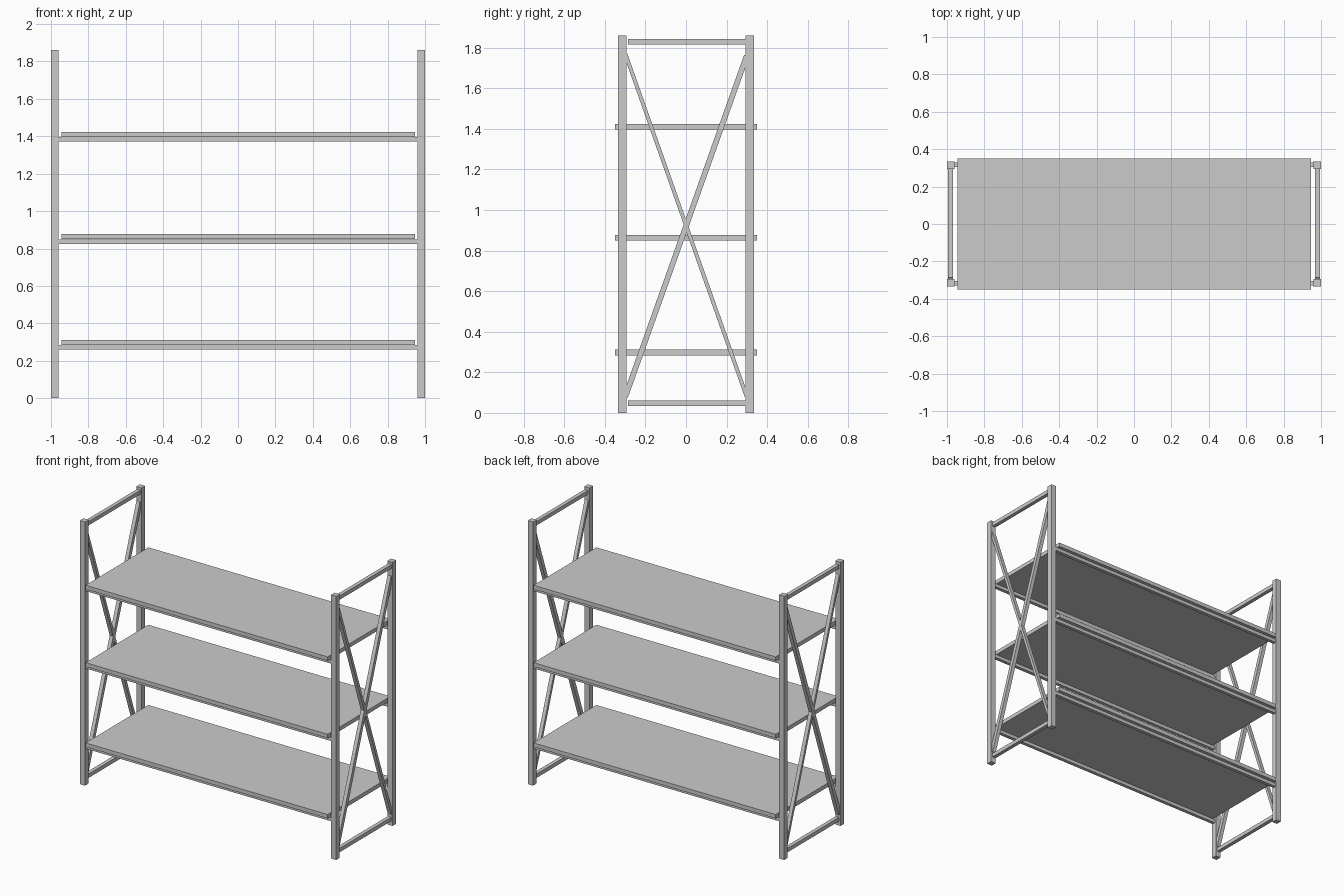
import bpy, math
from mathutils import Vector

if "Cube" in bpy.data.objects:
    bpy.data.objects.remove(bpy.data.objects["Cube"])


def box(name, x, y, z):
    """Axis-aligned box from (min, max) ranges."""
    bpy.ops.mesh.primitive_cube_add(
        size=1, location=[(r[0] + r[1]) / 2 for r in (x, y, z)])
    ob = bpy.context.object
    ob.name = name
    ob.scale = [r[1] - r[0] for r in (x, y, z)]
    bpy.ops.object.transform_apply(location=False, rotation=False, scale=True)
    return ob


def brace(name, x, y0, z0, y1, z1, depth, width):
    """Diagonal bar in a side frame, running from (y0, z0) to (y1, z1)."""
    a, b = Vector((x, y0, z0)), Vector((x, y1, z1))
    d = b - a
    h = d.length / 2
    ob = box(name, (-depth / 2, depth / 2), (-width / 2, width / 2), (-h, h))
    ob.location = (a + b) / 2
    ob.rotation_euler = (-math.atan2(d.y, d.z), 0, 0)
    return ob


# side frames: posts, end rails and crossed braces
for sx, side in ((-1, "left"), (1, "right")):
    cx = 0.98 * sx
    for sy, end in ((-1, "front"), (1, "back")):
        cy = 0.314 * sy
        box(f"{side}_{end}_post", (cx - 0.02, cx + 0.02),
            (cy - 0.02, cy + 0.02), (0, 1.86))
    for label, z in (("bottom", 0.048), ("top", 1.829)):
        box(f"{side}_{label}_rail", (cx - 0.0135, cx + 0.0135),
            (-0.287, 0.295), (z - 0.0137, z + 0.0137))
    brace(f"{side}_rising_brace", cx, -0.299, 0.08, 0.299, 1.76, 0.027, 0.027)
    brace(f"{side}_falling_brace", cx, 0.299, 0.08, -0.299, 1.77, 0.027, 0.019)

# shelves: overhanging boards on front and back beams
for i, z in enumerate((0.284, 0.850, 1.396)):
    box(f"shelf_board_{i + 1}", (-0.945, 0.945), (-0.35, 0.35), (z, z + 0.028))
    for sy, end in ((-1, "front"), (1, "back")):
        cy = 0.316 * sy
        box(f"shelf_beam_{end}_{i + 1}", (-0.962, 0.962),
            (cy - 0.012, cy + 0.012), (z - 0.025, z - 0.001))
